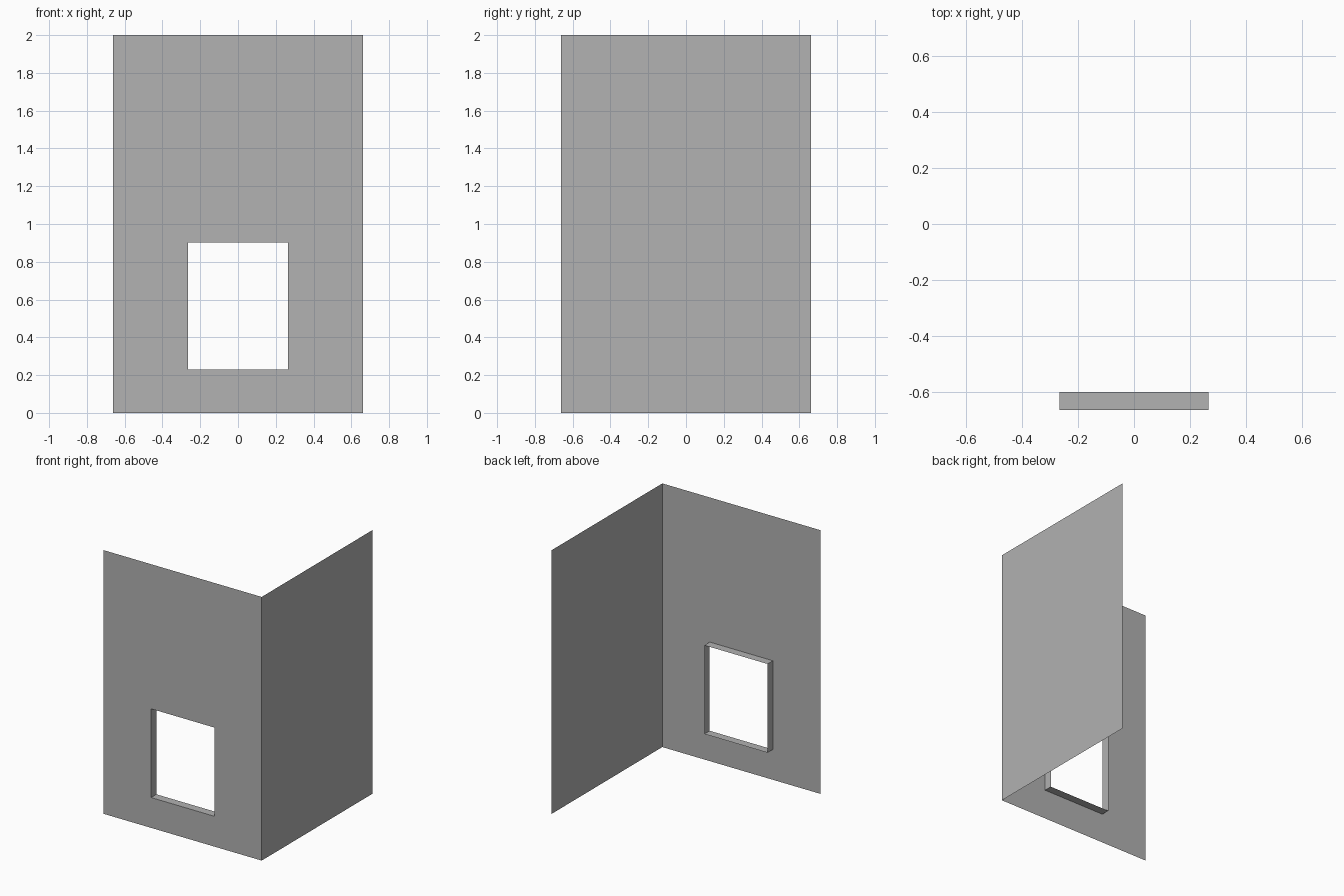
import bpy
import bmesh

cube = bpy.data.objects.get("Cube")
if cube:
    bpy.data.objects.remove(cube, do_unlink=True)

HALF = 0.663        # half the width and depth of the corner
HEIGHT = 2.0
WIN_HALF = 0.265    # window opening
WIN_LOW, WIN_HIGH = 0.23, 0.903
REVEAL = 0.064      # depth of the window lining

grey = bpy.data.materials.new("plain grey")
grey.use_nodes = True
colour = (0.445, 0.445, 0.445, 1)
grey.diffuse_color = colour
grey.node_tree.nodes["Principled BSDF"].inputs["Base Color"].default_value = colour


def rectangle(bm, half, low, high, y):
    """Corner vertices of an upright rectangle facing the front."""
    corners = ((-half, low), (half, low), (half, high), (-half, high))
    return [bm.verts.new((x, y, z)) for x, z in corners]


def bridge(bm, a, b):
    """Ring of quads between two rectangles."""
    for i in range(4):
        j = (i + 1) % 4
        bm.faces.new((a[i], a[j], b[j], b[i]))


def finish(bm, name):
    mesh = bpy.data.meshes.new(name)
    bm.to_mesh(mesh)
    bm.free()
    mesh.materials.append(grey)
    obj = bpy.data.objects.new(name, mesh)
    bpy.context.collection.objects.link(obj)
    return obj


# Front wall: thin sheet with a window opening
bm = bmesh.new()
outer = rectangle(bm, HALF, 0, HEIGHT, -HALF)
opening = rectangle(bm, WIN_HALF, WIN_LOW, WIN_HIGH, -HALF)
bridge(bm, outer, opening)
finish(bm, "front_wall")

# Window lining: open sleeve running inward from the opening
bm = bmesh.new()
front_rim = rectangle(bm, WIN_HALF, WIN_LOW, WIN_HIGH, -HALF)
back_rim = rectangle(bm, WIN_HALF, WIN_LOW, WIN_HIGH, -HALF + REVEAL)
bridge(bm, front_rim, back_rim)
finish(bm, "window_lining")

# Side wall: plain thin sheet on the +x side
bm = bmesh.new()
corners = ((-HALF, 0), (HALF, 0), (HALF, HEIGHT), (-HALF, HEIGHT))
bm.faces.new([bm.verts.new((HALF, y, z)) for y, z in corners])
finish(bm, "side_wall")
